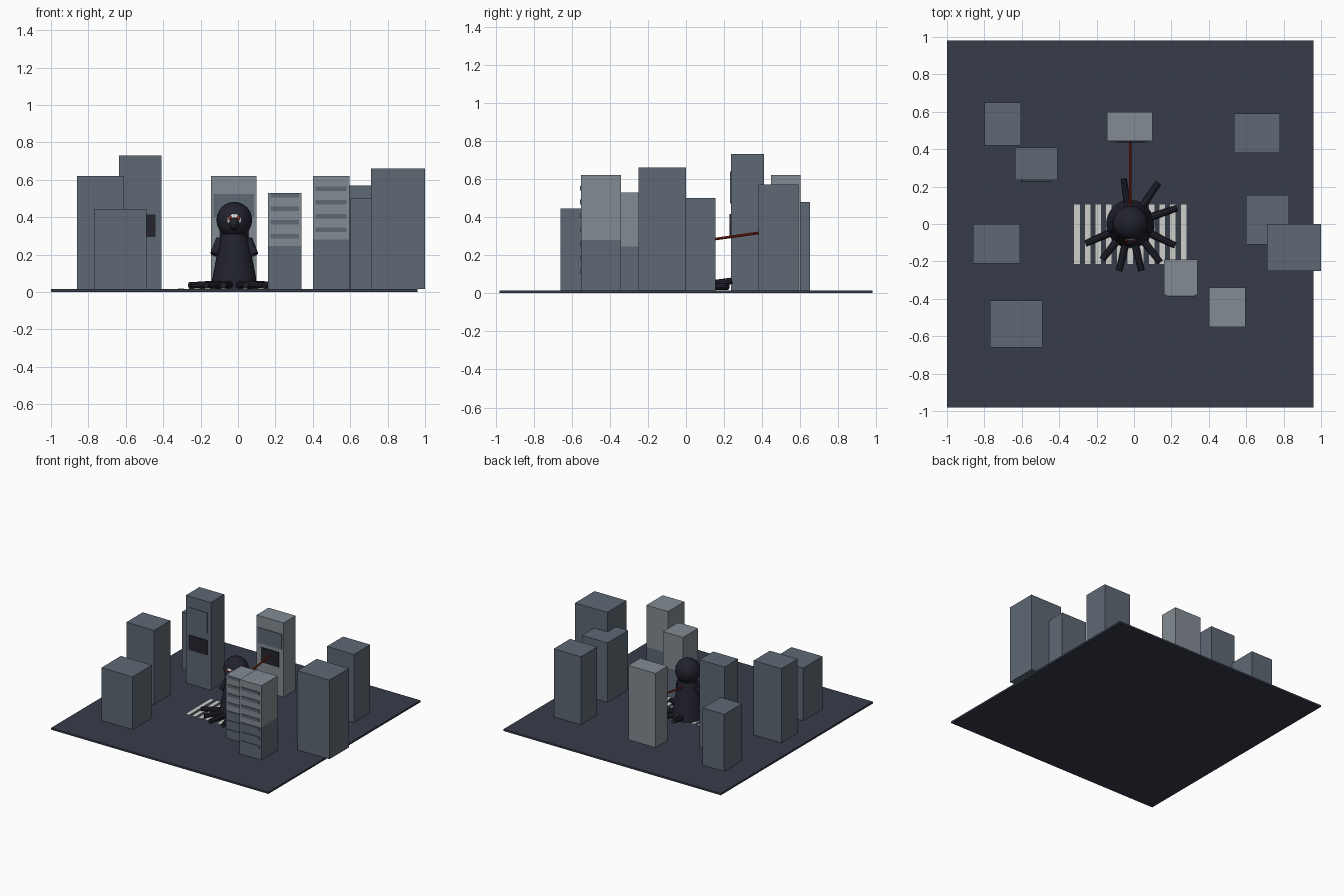
import bpy, math
from mathutils import Vector

if "Cube" in bpy.data.objects:
    bpy.data.objects.remove(bpy.data.objects["Cube"])


def material(name, rgb):
    m = bpy.data.materials.new(name)
    m.diffuse_color = (*rgb, 1)
    m.use_nodes = True
    m.node_tree.nodes["Principled BSDF"].inputs["Base Color"].default_value = m.diffuse_color
    return m


GROUND = material("asphalt", (0.037, 0.045, 0.066))
SLATE = material("slate_wall", (0.112, 0.140, 0.175))
PALE = material("pale_wall", (0.225, 0.258, 0.29))
DARK = material("dark_robe", (0.016, 0.016, 0.027))
SCREEN = material("dark_glass", (0.018, 0.018, 0.026))
WHITE = material("white_paint", (0.62, 0.63, 0.60))
RED = material("red_glow", (0.30, 0.02, 0.008))


def box(name, lo, hi, mat):
    lo, hi = Vector(lo), Vector(hi)
    bpy.ops.mesh.primitive_cube_add(size=1, location=(lo + hi) / 2)
    o = bpy.context.object
    o.name = name
    o.scale = hi - lo
    o.data.materials.append(mat)
    return o


def rod(name, a, b, r1, r2, mat, sides=12):
    a, b = Vector(a), Vector(b)
    bpy.ops.mesh.primitive_cone_add(vertices=sides, radius1=r1, radius2=r2,
                                    depth=(b - a).length, location=(a + b) / 2)
    o = bpy.context.object
    o.name = name
    o.rotation_euler = (b - a).to_track_quat('Z', 'Y').to_euler()
    o.data.materials.append(mat)
    bpy.ops.object.shade_smooth_by_angle()
    return o


def ball(name, loc, scale, mat):
    bpy.ops.mesh.primitive_uv_sphere_add(segments=28, ring_count=16, radius=1, location=loc)
    o = bpy.context.object
    o.name = name
    o.scale = scale
    o.data.materials.append(mat)
    bpy.ops.object.shade_smooth()
    return o


G = 0.015  # ground surface height
box("ground", (-1, -0.98, 0), (0.96, 0.98, G), GROUND)

# Plain towers: x range, y range, top
for x0, x1, y0, y1, top in [
    (-0.80, -0.605, 0.42, 0.65, 0.48), (-0.635, -0.41, 0.235, 0.41, 0.73),
    (-0.86, -0.61, -0.21, 0.0, 0.62), (-0.77, -0.49, -0.66, -0.41, 0.445),
    (0.535, 0.78, 0.38, 0.59, 0.57), (0.60, 0.83, -0.11, 0.155, 0.50),
    (0.71, 1.0, -0.25, 0.0, 0.66),
]:
    box("tower", (x0, y0, G), (x1, y1, top), SLATE)

# Two-tone towers with window bands: the base stays slate
for x0, x1, y0, y1, split, top, first in [
    (0.16, 0.34, -0.38, -0.19, 0.245, 0.53, 0.518),
    (0.40, 0.595, -0.55, -0.34, 0.28, 0.62, 0.552),
]:
    box("tower_base", (x0, y0, G), (x1, y1, split), SLATE)
    box("tower_upper", (x0, y0, split), (x1, y1, top), PALE)
    for i in range(7):
        z = first - i * 0.073
        box("window_band", (x0 + 0.015, y0 - 0.007, z - 0.012),
            (x1 - 0.015, y0 + 0.005, min(z + 0.012, top)), SLATE)

# Pale tower behind the figure, with facade panel and screen
box("rear_tower", (-0.145, 0.445, G), (0.10, 0.60, 0.62), PALE)
box("facade_panel", (-0.13, 0.44, 0.40), (0.085, 0.45, 0.525), SLATE)
box("rear_screen", (-0.10, 0.437, 0.25), (0.06, 0.45, 0.37), SCREEN)

# Panel and screen on the tallest tower
box("tall_panel", (-0.60, 0.23, 0.47), (-0.44, 0.24, 0.64), SLATE)
box("tall_screen", (-0.605, 0.228, 0.295), (-0.44, 0.24, 0.415), SCREEN)

# Crosswalk
for i in range(11):
    x = -0.32 + i * 0.057
    box("crosswalk_stripe", (x, -0.215, G), (x + 0.03, 0.105, G + 0.003), WHITE)

# Robed figure
CX = -0.02
rod("robe", (CX, 0, G), (CX, 0, 0.31), 0.128, 0.072, DARK, 32)
ball("head", (CX, 0.005, 0.385), (0.095, 0.092, 0.097), DARK)
ball("face", (CX, -0.045, 0.385), (0.058, 0.044, 0.056), WHITE)
ball("snout", (CX, -0.078, 0.365), (0.027, 0.033, 0.034), DARK)
for s in (-1, 1):
    ball("eye", (CX + s * 0.022, -0.083, 0.395), (0.010, 0.010, 0.010), RED)
    rod("sleeve", (CX + s * 0.07, 0, 0.275), (CX + s * 0.108, -0.03, 0.20), 0.03, 0.022, DARK)

# Tentacles fanned around the hem: tip positions
for x, y, z in [
    (-0.055, 0.24, 0.065), (0.13, 0.22, 0.035), (0.23, 0.085, 0.035),
    (0.22, -0.115, 0.035), (0.14, -0.205, 0.035), (0.04, -0.25, 0.035),
    (-0.08, -0.25, 0.035), (-0.17, -0.19, 0.035), (-0.26, -0.105, 0.035),
]:
    d = Vector((x - CX, y, 0)).normalized() * 0.09
    rod("tentacle", (CX + d.x, d.y, 0.04), (x, y, z), 0.022, 0.017, DARK, 10)

# Beam reaching the rear screen
rod("beam", (CX, 0.05, 0.27), (CX, 0.44, 0.325), 0.007, 0.007, RED, 8)
